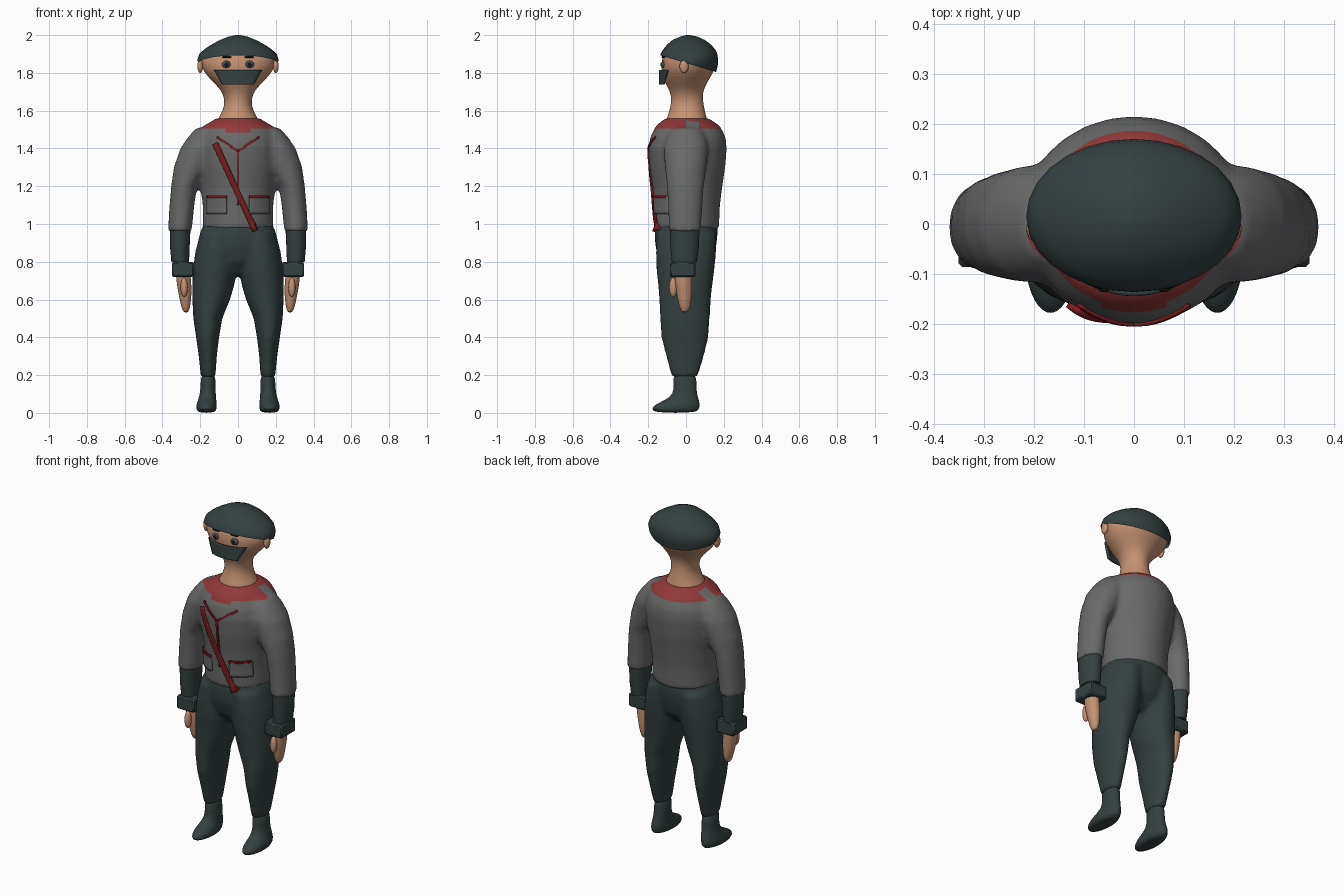
import bpy, bmesh, math
from mathutils import Vector, Matrix
from mathutils.bvhtree import BVHTree

if "Cube" in bpy.data.objects:
    bpy.data.objects.remove(bpy.data.objects["Cube"], do_unlink=True)


def material(name, *rgb):
    mat = bpy.data.materials.new(name)
    mat.use_nodes = True
    colour = (*rgb, 1)
    mat.diffuse_color = colour
    for node in mat.node_tree.nodes:
        if node.type == 'BSDF_PRINCIPLED':
            node.inputs["Base Color"].default_value = colour
            node.inputs["Roughness"].default_value = 0.8
    return mat


SKIN = material("skin", .56, .29, .17)
DARK = material("dark cloth", .036, .052, .052)
GREY = material("grey cloth", .14, .145, .14)
COLLAR = material("collar red", .29, .04, .04)
STRAP = material("strap red", .2, .012, .015)
BLACK = material("black", .008, .008, .01)
EYE = material("eye grey", .07, .075, .09)


def smooth(mesh):
    mesh.shade_smooth()
    mesh.set_sharp_from_angle(angle=math.radians(45))


def finish(bm, name, mat):
    bmesh.ops.recalc_face_normals(bm, faces=bm.faces[:])
    mesh = bpy.data.meshes.new(name)
    bm.to_mesh(mesh)
    bm.free()
    mesh.materials.append(mat)
    smooth(mesh)
    ob = bpy.data.objects.new(name, mesh)
    bpy.context.scene.collection.objects.link(ob)
    return ob


def add_loft(bm, rings, side=1, n=28):
    """Stack of horizontal ellipses: (z, centre x, radius x, front y, back y)."""
    loops = []
    for z, cx, rx, front, back in rings:
        loop = []
        for i in range(n):
            a = math.tau * i / n
            y = (front + back) / 2 + (back - front) / 2 * math.sin(a)
            loop.append(bm.verts.new((side * (cx + rx * math.cos(a)), y, z)))
        loops.append(loop)
    for low, high in zip(loops, loops[1:]):
        for i in range(n):
            j = (i + 1) % n
            bm.faces.new((low[i], low[j], high[j], high[i]))
    bm.faces.new(loops[0])
    bm.faces.new(loops[-1])


def loft(name, rings, mat, side=1, subdivide=True):
    bm = bmesh.new()
    add_loft(bm, rings, side)
    ob = finish(bm, name, mat)
    if subdivide:
        ob.modifiers.new("soften", 'SUBSURF').levels = 1
    return ob


def fused(name, centre, limb, mat):
    """Blend a central loft and a mirrored pair of limbs into one skin."""
    bm = bmesh.new()
    add_loft(bm, centre)
    for side in (-1, 1):
        add_loft(bm, limb, side)
    ob = finish(bm, name, mat)
    remesh = ob.modifiers.new("fuse", 'REMESH')
    remesh.mode = 'VOXEL'
    remesh.voxel_size = .014
    soften = ob.modifiers.new("soften", 'SMOOTH')
    soften.factor = .5
    soften.iterations = 6
    bpy.context.view_layer.update()
    graph = bpy.context.evaluated_depsgraph_get()
    mesh = bpy.data.meshes.new_from_object(ob.evaluated_get(graph))
    ob.modifiers.clear()
    ob.data = mesh
    mesh.materials.clear()
    mesh.materials.append(mat)
    smooth(mesh)
    return ob


def ellipsoid(name, centre, radii, mat):
    bm = bmesh.new()
    bmesh.ops.create_uvsphere(bm, u_segments=16, v_segments=10, radius=1)
    bm.transform(Matrix.Translation(centre) @ Matrix.Diagonal((*radii, 1)))
    return finish(bm, name, mat)


def patch(name, start, end, widths, surface, lift, thick, mat, along=14, across=6):
    """Band in the xz plane draped on a front surface y = surface(x, z)."""
    bm = bmesh.new()
    a, b = Vector(start), Vector(end)
    normal = (b - a).orthogonal().normalized()
    rows = []
    for i in range(along + 1):
        t = i / along
        width = widths[0] + (widths[1] - widths[0]) * t
        row = []
        for j in range(across + 1):
            p = a.lerp(b, t) + normal * width * (j / across - .5)
            row.append(bm.verts.new((p.x, surface(p.x, p.y) - lift, p.y)))
        rows.append(row)
    for r, s in zip(rows, rows[1:]):
        for j in range(across):
            bm.faces.new((r[j], r[j + 1], s[j + 1], s[j]))
    ob = finish(bm, name, mat)
    shell = ob.modifiers.new("thickness", 'SOLIDIFY')
    shell.thickness = thick
    shell.offset = 0
    return ob


# Shirt with sleeves
torso = [(.97, 0, .187, -.168, .175), (1.1, 0, .187, -.17, .18),
         (1.2, 0, .197, -.178, .193), (1.3, 0, .216, -.193, .208),
         (1.4, 0, .226, -.2, .216), (1.46, 0, .215, -.19, .21),
         (1.52, 0, .18, -.16, .18), (1.56, 0, .115, -.11, .12)]
sleeve = [(.96, .308, .063, -.092, .08), (1.1, .297, .066, -.095, .087),
          (1.2, .285, .069, -.102, .095), (1.3, .243, .097, -.112, .108),
          (1.4, .202, .104, -.118, .118), (1.46, .182, .083, -.1, .105),
          (1.51, .17, .05, -.07, .075)]
shirt = fused("shirt", torso, sleeve, GREY)

# Red yoke around the neck, with a front tab and grey shoulder straps
bm = bmesh.new()
bm.from_mesh(shirt.data)
UP, SIDE, BACK = Vector((0, 0, 1)), Vector((1, 0, 0)), Vector((0, 1, 0))
for point, axis in ((1.505, UP), (1.485, UP), (.065, SIDE), (-.065, SIDE),
                    (0, BACK), (.07, BACK)):
    bmesh.ops.bisect_plane(bm, geom=bm.verts[:] + bm.edges[:] + bm.faces[:],
                           plane_co=axis * point, plane_no=axis)
for face in bm.faces:
    c = face.calc_center_median()
    tab = c.z > 1.485 and abs(c.x) < .065 and c.y < 0
    yoke = c.z > 1.505 and abs(c.x) < .21
    shoulder_strap = 0 < c.y < .07 and abs(c.x) > .13
    face.material_index = int((tab or yoke) and not shoulder_strap)
shirt_tree = BVHTree.FromBMesh(bm)
bm.to_mesh(shirt.data)
bm.free()
shirt.data.materials.append(COLLAR)
smooth(shirt.data)


def chest(x, z):
    hit = shirt_tree.ray_cast(Vector((x, -1, z)), BACK)[0]
    return hit.y if hit else -.165


# Sash, front placket and pockets
patch("sash", (-.12, 1.425), (.09, .965), (.028, .028), chest, .006, .012, STRAP)
patch("placket", (0, 1.385), (0, 1.1), (.012, .012), chest, .003, .008, STRAP)
for side, label in ((1, "left"), (-1, "right")):
    patch(label + "_lapel_trim", (0, 1.385), (side * .11, 1.46), (.011, .011),
          chest, .003, .008, STRAP)
    patch(label + "_pocket", (side * .06, 1.1), (side * .16, 1.1), (.095, .095),
          chest, .004, .018, GREY)
    patch(label + "_pocket_trim", (side * .06, 1.145), (side * .16, 1.145),
          (.013, .013), chest, .013, .008, STRAP)

# Trousers
hips = [(.73, 0, .07, -.08, .08), (.8, 0, .17, -.14, .14),
        (.88, 0, .212, -.162, .16), (.95, 0, .203, -.167, .168),
        (1.01, 0, .178, -.16, .165)]
leg = [(.19, .158, .039, -.077, .062), (.3, .16, .048, -.106, .096),
       (.4, .161, .061, -.132, .12), (.5, .16, .077, -.138, .126),
       (.6, .142, .1, -.142, .132), (.67, .132, .111, -.147, .139),
       (.75, .122, .117, -.156, .15), (.85, .115, .112, -.16, .16),
       (.95, .105, .096, -.155, .16)]
fused("trousers", hips, leg, DARK)

# Boots, forearms, cuffs and hands
boot = [(0, .166, .044, -.165, .055), (.02, .167, .054, -.185, .07),
        (.045, .166, .054, -.165, .074), (.07, .163, .048, -.105, .068),
        (.1, .16, .042, -.068, .058), (.15, .158, .04, -.064, .054),
        (.215, .158, .037, -.073, .058)]
forearm = [(.8, .306, .047, -.075, .058), (.88, .308, .052, -.083, .068),
           (.99, .306, .055, -.085, .072)]
hand = [(.53, .275, .012, -.022, .008), (.56, .277, .024, -.036, .025),
        (.63, .28, .035, -.05, .032), (.7, .287, .04, -.062, .034),
        (.76, .294, .036, -.055, .032), (.82, .3, .036, -.05, .032)]
for side, label in ((1, "left"), (-1, "right")):
    loft(label + "_boot", boot, DARK, side)
    loft(label + "_forearm", forearm, DARK, side, subdivide=False)
    loft(label + "_hand", hand, SKIN, side)
    ellipsoid(label + "_thumb", (side * .285, -.068, .665), (.019, .021, .052), SKIN)
    bm = bmesh.new()
    bmesh.ops.create_cube(bm, size=1)
    bm.transform(Matrix.Translation((side * .292, -.018, .76))
                 @ Matrix.Diagonal((.117, .136, .08, 1)))
    cuff = finish(bm, label + "_cuff", DARK)
    cuff.modifiers.new("edges", 'BEVEL').width = .008

# Head and neck
head = [(1.5, 0, .13, -.12, .13), (1.55, 0, .112, -.105, .112),
        (1.6, 0, .079, -.088, .1), (1.65, 0, .07, -.076, .09),
        (1.7, 0, .082, -.083, .088), (1.75, 0, .13, -.113, .112),
        (1.8, 0, .18, -.13, .145), (1.85, 0, .203, -.132, .16),
        (1.9, 0, .195, -.122, .152), (1.94, 0, .14, -.09, .12),
        (1.975, 0, .06, -.04, .06)]
loft("head_and_neck", head, SKIN)

# Cap, cut along a line sloping down to the nape
dome = [(1.76, 0, .15, -.11, .135), (1.8, 0, .187, -.13, .158),
        (1.84, 0, .209, -.136, .168), (1.87, 0, .215, -.139, .17),
        (1.9, 0, .205, -.135, .166), (1.925, 0, .178, -.12, .154),
        (1.95, 0, .14, -.1, .132), (1.975, 0, .094, -.07, .098),
        (1.992, 0, .05, -.03, .06), (2, 0, .012, .0, .02)]
cap = loft("cap", dome, DARK, subdivide=False)
bm = bmesh.new()
bm.from_mesh(cap.data)
bmesh.ops.bisect_plane(bm, geom=bm.verts[:] + bm.edges[:] + bm.faces[:],
                       plane_co=(0, 0, 1.852), plane_no=(0, .3, 1), clear_inner=True)
bm.to_mesh(cap.data)
bm.free()
smooth(cap.data)

# Face mask
patch("face_mask", (0, 1.815), (0, 1.738), (.25, .165),
      lambda x, z: -.138 + 2.8 * x * x, 0, .012, DARK, across=12)

# Eyes, brows and ears
for side, label in ((1, "left"), (-1, "right")):
    ellipsoid(label + "_eye", (side * .06, -.117, 1.845), (.025, .016, .02), EYE)
    ellipsoid(label + "_pupil", (side * .06, -.13, 1.845), (.011, .006, .011), BLACK)
    ellipsoid(label + "_brow", (side * .06, -.12, 1.884), (.026, .01, .006), BLACK)
    ellipsoid(label + "_ear", (side * .2, -.01, 1.835), (.015, .024, .036), SKIN)
